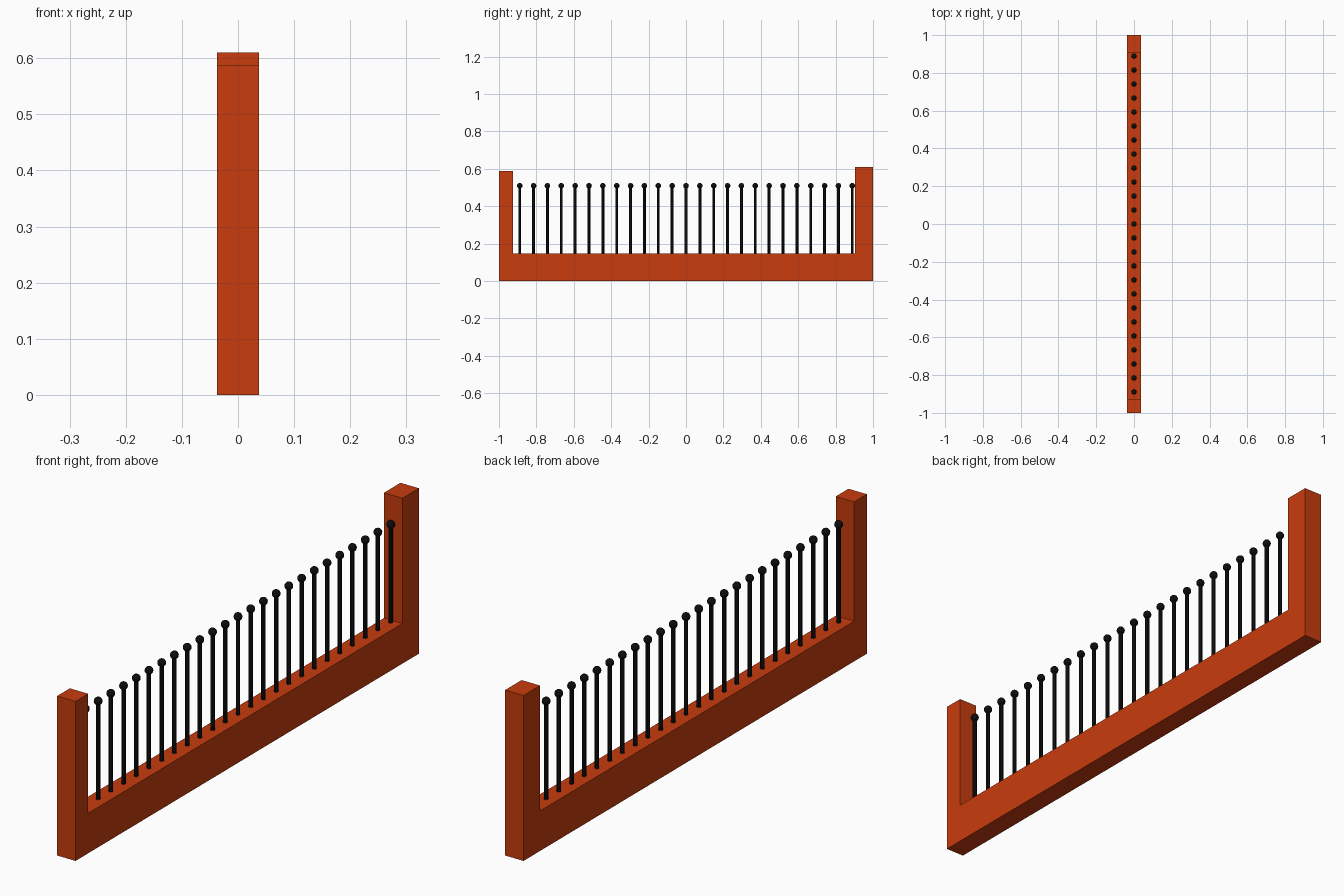
import bpy, bmesh
from mathutils import Matrix

if "Cube" in bpy.data.objects:
    bpy.data.objects.remove(bpy.data.objects["Cube"])


def material(name, color):
    m = bpy.data.materials.new(name)
    m.diffuse_color = color
    m.use_nodes = True
    m.node_tree.nodes["Principled BSDF"].inputs["Base Color"].default_value = m.diffuse_color
    return m


def make_object(name, bm, mat):
    bmesh.ops.recalc_face_normals(bm, faces=bm.faces)
    mesh = bpy.data.meshes.new(name)
    bm.to_mesh(mesh)
    bm.free()
    mesh.materials.append(mat)
    obj = bpy.data.objects.new(name, mesh)
    bpy.context.collection.objects.link(obj)
    return obj


rust = material("rust_paint", (0.58, 0.045, 0.004, 1))
black = material("black_iron", (0.004, 0.004, 0.004, 1))

HALF_WIDTH = 0.0375
WALL_TOP = 0.148

# Low wall with its two end posts: one U-shaped side profile, extruded across x
profile = [(-1, 0), (1, 0), (1, 0.61), (0.904, 0.61), (0.904, WALL_TOP),
           (-0.926, WALL_TOP), (-0.926, 0.588), (-1, 0.588)]
bm = bmesh.new()
face = bm.faces.new([bm.verts.new((-HALF_WIDTH, y, z)) for y, z in profile])
ext = bmesh.ops.extrude_face_region(bm, geom=[face])
moved = [g for g in ext["geom"] if isinstance(g, bmesh.types.BMVert)]
bmesh.ops.translate(bm, verts=moved, vec=(2 * HALF_WIDTH, 0, 0))
make_object("wall_and_posts", bm, rust)

# Row of railing bars, each topped with a ball
COUNT, REACH = 25, 0.889
BAR_BOTTOM, BAR_TOP, BALL_Z = WALL_TOP - 0.005, 0.5, 0.509
bars, balls = bmesh.new(), bmesh.new()
for i in range(COUNT):
    y = -REACH + 2 * REACH * i / (COUNT - 1)
    bmesh.ops.create_cone(
        bars, cap_ends=True, segments=12, radius1=0.0075, radius2=0.0075,
        depth=BAR_TOP - BAR_BOTTOM,
        matrix=Matrix.Translation((0, y, (BAR_TOP + BAR_BOTTOM) / 2)))
    bmesh.ops.create_uvsphere(
        balls, u_segments=16, v_segments=10, radius=0.0148,
        matrix=Matrix.Translation((0, y, BALL_Z)))

for name, mesh_data in (("railing_bars", bars), ("bar_finials", balls)):
    obj = make_object(name, mesh_data, black)
    bpy.ops.object.select_all(action='DESELECT')
    obj.select_set(True)
    bpy.context.view_layer.objects.active = obj
    bpy.ops.object.shade_smooth_by_angle()
